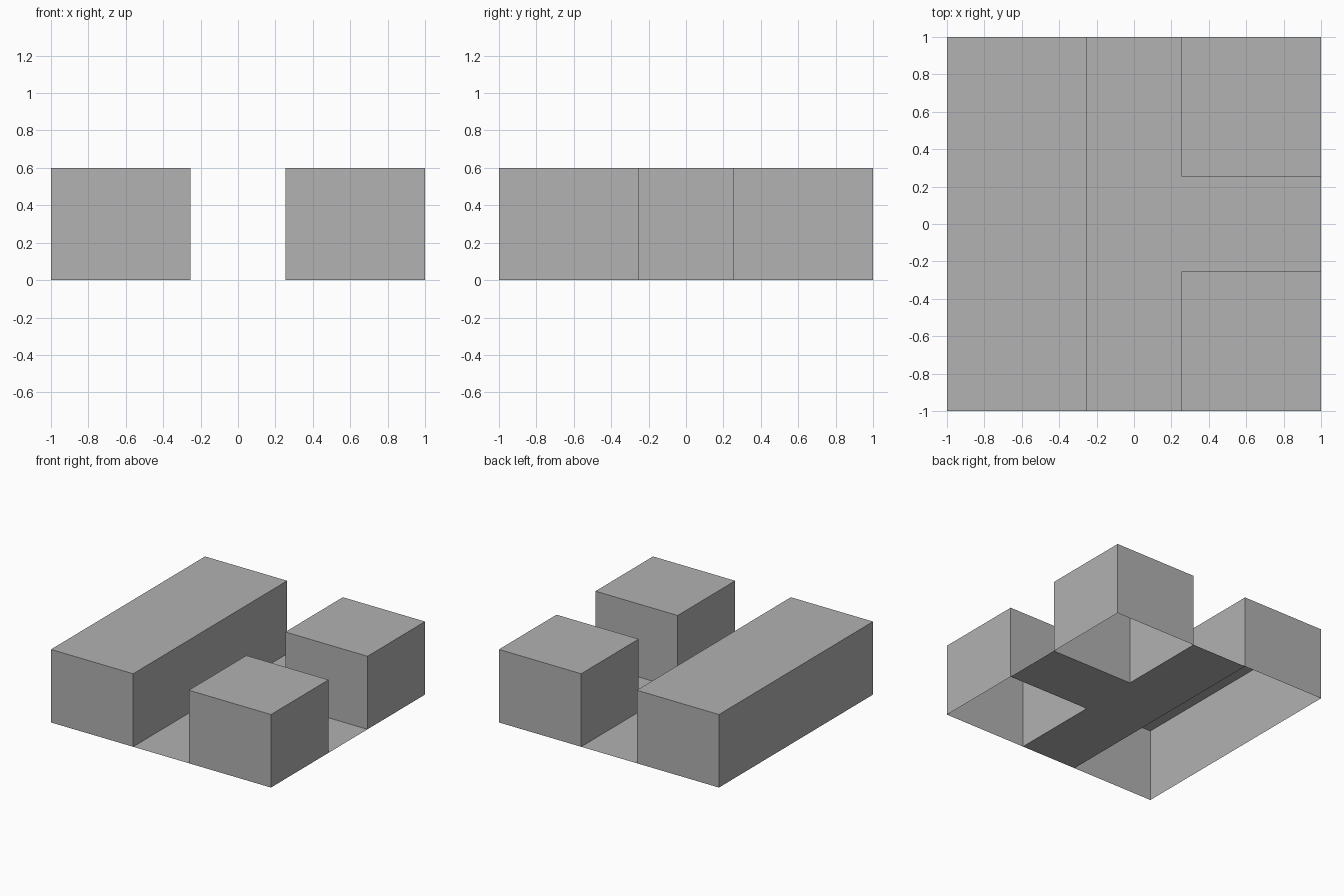
import bpy
import bmesh

cube = bpy.data.objects.get("Cube")
if cube:
    bpy.data.objects.remove(cube, do_unlink=True)

HALF, GAP, HEIGHT = 1.0, 0.253, 0.6

grey = bpy.data.materials.new("plain grey")
grey.use_nodes = True
color = (0.445, 0.445, 0.445, 1)
grey.diffuse_color = color
grey.node_tree.nodes["Principled BSDF"].inputs["Base Color"].default_value = color


def add_object(name, bm):
    mesh = bpy.data.meshes.new(name)
    bm.to_mesh(mesh)
    bm.free()
    mesh.materials.append(grey)
    obj = bpy.data.objects.new(name, mesh)
    bpy.context.collection.objects.link(obj)


def add_block(name, x0, x1, y0, y1):
    """Hollow box shell with an open underside."""
    bm = bmesh.new()
    bmesh.ops.create_cube(bm, size=1)
    for v in bm.verts:
        v.co.x = x1 if v.co.x > 0 else x0
        v.co.y = y1 if v.co.y > 0 else y0
        v.co.z = HEIGHT if v.co.z > 0 else 0
    bm.normal_update()
    underside = [f for f in bm.faces if f.normal.z < -0.5]
    bmesh.ops.delete(bm, geom=underside, context="FACES_ONLY")
    add_object(name, bm)


# Long block along one side, two square blocks opposite
add_block("long_block", -HALF, -GAP, -HALF, HALF)
add_block("front_block", GAP, HALF, -HALF, -GAP)
add_block("back_block", GAP, HALF, GAP, HALF)

# Flat T-shaped junction floor between the blocks
outline = [(-GAP, -HALF), (GAP, -HALF), (GAP, -GAP), (HALF, -GAP),
           (HALF, GAP), (GAP, GAP), (GAP, HALF), (-GAP, HALF)]
bm = bmesh.new()
bm.faces.new([bm.verts.new((x, y, 0)) for x, y in outline])
bm.normal_update()
add_object("junction_floor", bm)
